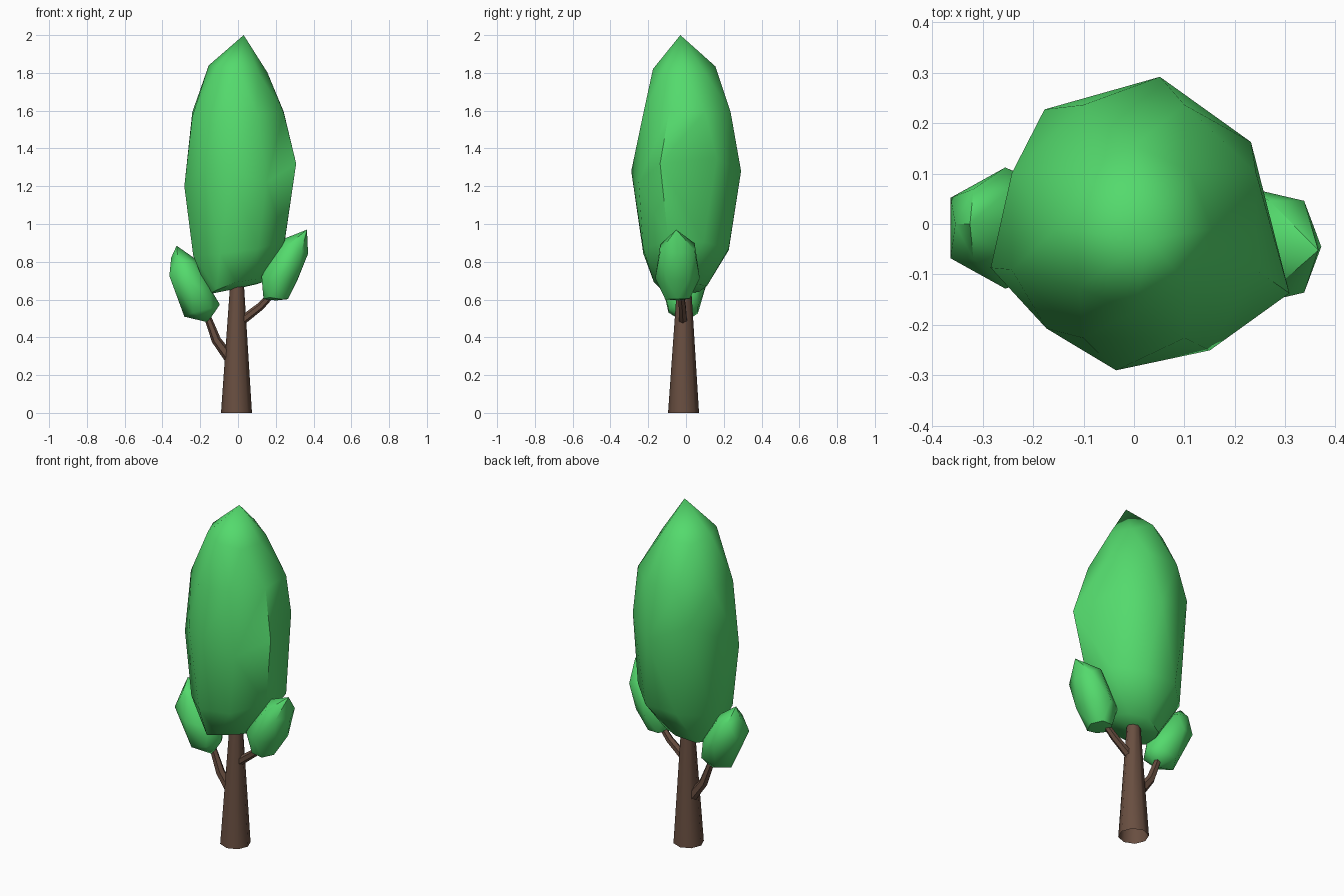
import bpy, bmesh, math, random
from mathutils import Vector

if "Cube" in bpy.data.objects:
    bpy.data.objects.remove(bpy.data.objects["Cube"])

random.seed(4)


def material(name, rgb):
    m = bpy.data.materials.new(name)
    m.diffuse_color = (*rgb, 1)
    m.use_nodes = True
    m.node_tree.nodes["Principled BSDF"].inputs["Base Color"].default_value = m.diffuse_color
    return m


LEAF = material("leaf green", (0.088, 0.7, 0.152))
BARK = material("bark brown", (0.14, 0.077, 0.052))


def finish(bm, name, mat, angle):
    bmesh.ops.recalc_face_normals(bm, faces=bm.faces)
    me = bpy.data.meshes.new(name)
    bm.to_mesh(me)
    bm.free()
    ob = bpy.data.objects.new(name, me)
    bpy.context.collection.objects.link(ob)
    me.materials.append(mat)
    bpy.ops.object.select_all(action='DESELECT')
    ob.select_set(True)
    bpy.context.view_layer.objects.active = ob
    bpy.ops.object.shade_smooth_by_angle(angle=math.radians(angle))


def foliage(name, bottom, rings, top, n, jitter, uneven=None):
    """Triangulated blob: staggered rings (x, y, z, rx, ry, tilt) between two tips.
    A ring given as None uses the uneven points (degrees, radius, z)."""
    bm = bmesh.new()
    loops = []
    for k, ring in enumerate(rings):
        if ring is None:
            pts = [(r * math.cos(math.radians(a)), r * math.sin(math.radians(a)), z)
                   for a, r, z in uneven]
        else:
            x, y, z, rx, ry, tilt = ring
            pts = []
            for i in range(n):
                t = (i + k / 2) * math.tau / n
                dx = rx * math.cos(t)
                pts.append((x + dx, y + ry * math.sin(t),
                            z + tilt * dx + random.uniform(-jitter, jitter)))
        loops.append([bm.verts.new(p) for p in pts])
    lo, hi = bm.verts.new(bottom), bm.verts.new(top)
    for a, b in zip(loops, loops[1:]):
        for i in range(n):
            j = (i + 1) % n
            bm.faces.new((a[i], a[j], b[i]))
            bm.faces.new((a[j], b[j], b[i]))
    for i in range(n):
        j = (i + 1) % n
        bm.faces.new((lo, loops[0][j], loops[0][i]))
        bm.faces.new((hi, loops[-1][i], loops[-1][j]))
    finish(bm, name, LEAF, 45)


def limb(name, path, n):
    """Open tapered tube through points (x, y, z, radius)."""
    bm = bmesh.new()
    pts = [Vector(p[:3]) for p in path]
    loops = []
    for k, p in enumerate(pts):
        d = pts[min(k + 1, len(pts) - 1)] - pts[max(k - 1, 0)]
        u = d.cross(Vector((0, 1, 0))).normalized()
        v = d.cross(u).normalized()
        r = path[k][3]
        loops.append([bm.verts.new(p + r * (math.cos(t) * u + math.sin(t) * v))
                      for t in (i * math.tau / n for i in range(n))])
    for a, b in zip(loops, loops[1:]):
        for i in range(n):
            j = (i + 1) % n
            bm.faces.new((a[i], a[j], b[j], b[i]))
    finish(bm, name, BARK, 50)


# Trunk and two side branches
limb("trunk", [(-0.008, -0.013, 0, 0.082), (-0.005, -0.01, 0.72, 0.034)], 8)
limb("left_branch", [(-0.03, 0, 0.27, 0.03), (-0.115, 0, 0.385, 0.025),
                     (-0.17, 0, 0.53, 0.018)], 6)
limb("right_branch", [(0.01, -0.015, 0.48, 0.024), (0.12, -0.02, 0.565, 0.021),
                      (0.2, -0.03, 0.65, 0.016)], 6)

# Tall main crown with an uneven widest ring
foliage("main_crown", (-0.02, -0.02, 0.655),
        [(-0.01, -0.03, 0.675, 0.145, 0.14, 0.2),
         (0.005, 0.0, 0.87, 0.262, 0.245, 0.1),
         None,
         (0.0, 0.005, 1.58, 0.262, 0.25, 0.0),
         (0.0, -0.01, 1.82, 0.155, 0.165, -0.1)],
        (0.03, -0.03, 2.0), 8, 0.02,
        [(35, 0.283, 1.35), (80, 0.296, 1.28), (128, 0.288, 1.4), (197, 0.297, 1.2),
         (230, 0.27, 1.3), (263, 0.292, 1.28), (301, 0.292, 1.22), (336, 0.337, 1.32)])

# Small side crowns
foliage("left_crown", (-0.16, -0.01, 0.48),
        [(-0.19, -0.015, 0.54, 0.094, 0.09, 0.3),
         (-0.255, -0.008, 0.69, 0.125, 0.12, -0.33),
         (-0.282, 0.0, 0.81, 0.072, 0.08, -0.1)],
        (-0.325, 0.0, 0.885), 6, 0.006)
foliage("right_crown", (0.2, -0.04, 0.595),
        [(0.2, -0.045, 0.605, 0.065, 0.075, 0.0),
         (0.22, -0.045, 0.715, 0.11, 0.118, -0.1),
         (0.303, -0.045, 0.88, 0.068, 0.105, -0.5)],
        (0.365, -0.052, 0.97), 6, 0.006)
